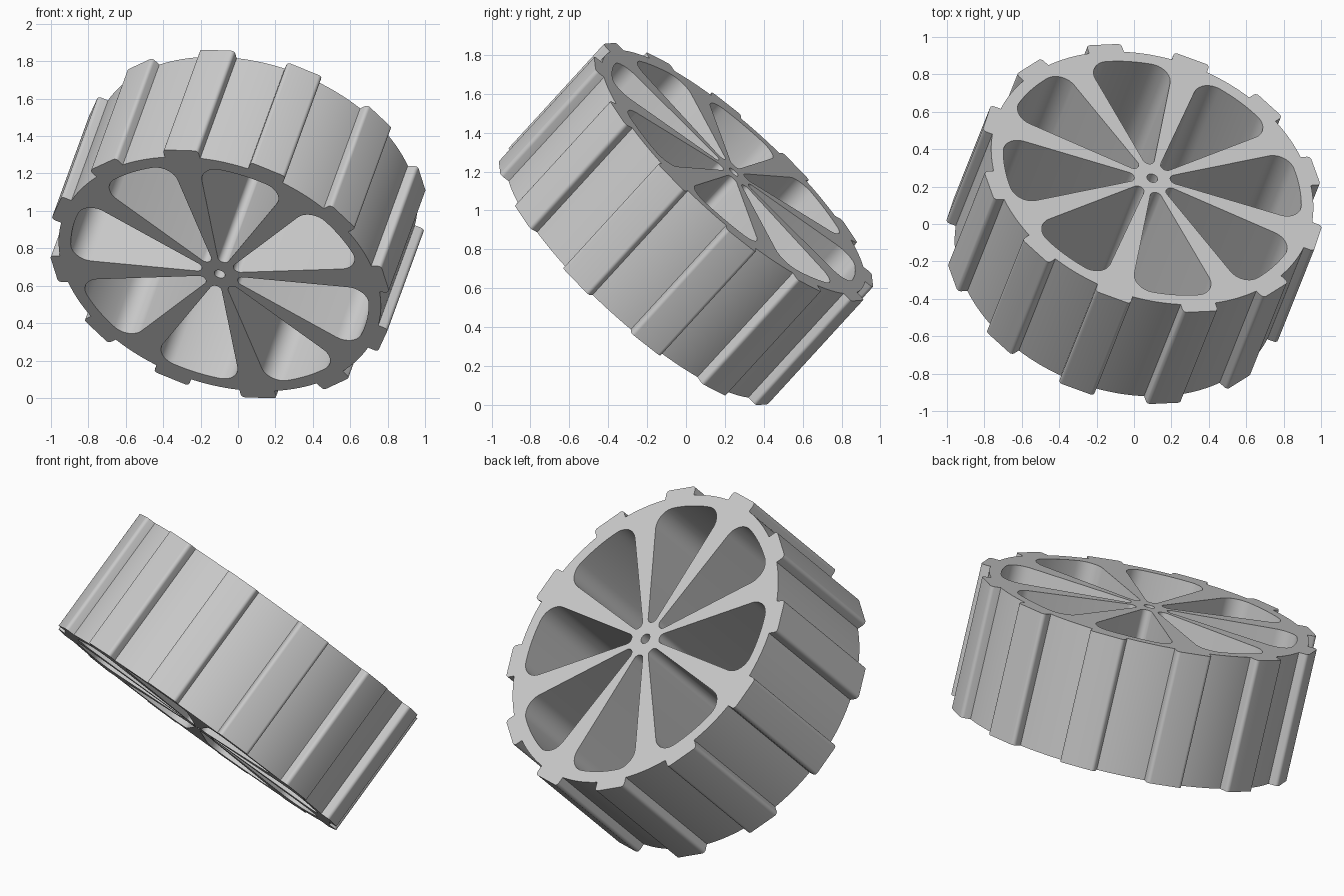
import bpy, bmesh
from math import sin, cos, asin, pi, radians
from mathutils import Matrix, Vector

cube = bpy.data.objects.get("Cube")
if cube:
    bpy.data.objects.remove(cube, do_unlink=True)

HALF_WIDTH = 0.376
RIM, TIP = 0.892, 0.943
TEETH, POCKETS = 12, 8


def polar(r, a):
    return Vector((r * cos(a), r * sin(a), 0))


def arc(center, r, a0, a1, n):
    return [center + polar(r, a0 + (a1 - a0) * i / n) for i in range(n + 1)]


def turned(points, angle):
    rot = Matrix.Rotation(angle, 3, 'Z')
    return [rot @ p for p in points]


def mirrored(points):
    return [Vector((p.x, -p.y, 0)) for p in points]


# Rim outline: one round-edged tread bar and one stretch of rim, repeated
def tread_outline():
    half, fillet = 0.1, 0.02
    step = 2 * pi / TEETH
    edge = asin(half / RIM)
    side = arc(Vector((TIP - fillet, half - fillet, 0)), fillet, 0, pi / 2, 5)
    unit = mirrored(reversed(side)) + side + arc(Vector(), RIM, edge, step - edge, 12)
    return [p for k in range(TEETH) for p in turned(unit, k * step)]


# Wedge-shaped pocket with rounded inner end and rounded outer corners
def pocket_outline():
    apex, slope = 0.02, radians(16.5)
    outer, corner, nose = 0.825, 0.1, 0.032
    r = outer - corner
    off = slope - asin((corner - apex * sin(slope)) / r)
    top = arc(polar(r, off), corner, off, slope + pi / 2, 10)
    crown = arc(Vector(), outer, -off, off, 8)[1:-1]
    nose_center = Vector((apex + nose / sin(slope), 0, 0))
    inner = arc(nose_center, nose, pi / 2 + slope, 3 * pi / 2 - slope, 10)
    return mirrored(reversed(top)) + crown + top + inner


grey = bpy.data.materials.new("light_grey")
grey.use_nodes = True
color = (0.604, 0.604, 0.604, 1)
grey.diffuse_color = color
grey.node_tree.nodes["Principled BSDF"].inputs["Base Color"].default_value = color

bm = bmesh.new()


def add_loop(points):
    verts = [bm.verts.new(p) for p in points]
    for i, v in enumerate(verts):
        bm.edges.new((v, verts[i - 1]))


add_loop(tread_outline())
add_loop(arc(Vector(), 0.03, 0, 2 * pi * 23 / 24, 23))
for k in range(POCKETS):
    add_loop(turned(pocket_outline(), (k + 0.5) * 2 * pi / POCKETS))

# Fill the profile around its openings and extrude it to the full width
bmesh.ops.triangle_fill(bm, edges=bm.edges[:], use_beauty=True,
                        use_dissolve=False, normal=(0, 0, 1))
bmesh.ops.translate(bm, verts=bm.verts[:], vec=(0, 0, -HALF_WIDTH))
extruded = bmesh.ops.extrude_face_region(bm, geom=bm.faces[:], use_keep_orig=True)
bmesh.ops.translate(bm, vec=(0, 0, 2 * HALF_WIDTH),
                    verts=[g for g in extruded["geom"] if isinstance(g, bmesh.types.BMVert)])
bmesh.ops.recalc_face_normals(bm, faces=bm.faces[:])

mesh = bpy.data.meshes.new("treaded_wheel")
bm.to_mesh(mesh)
bm.free()
mesh.materials.append(grey)
wheel = bpy.data.objects.new("treaded_wheel", mesh)
bpy.context.collection.objects.link(wheel)

# Tilt the wheel: axle direction, and the direction of one tread bar
axle = Vector((0.26, 0.652, 0.712)).normalized()
bar = Vector((-0.206, -0.622, 0.645))
bar = (bar - axle * bar.dot(axle)).normalized()
tilt = Matrix((bar, axle.cross(bar), axle)).transposed().to_4x4()
wheel.matrix_world = Matrix.Translation((0, 0, 0.93)) @ tilt

bpy.context.view_layer.objects.active = wheel
wheel.select_set(True)
bpy.ops.object.shade_smooth_by_angle(angle=radians(25))
